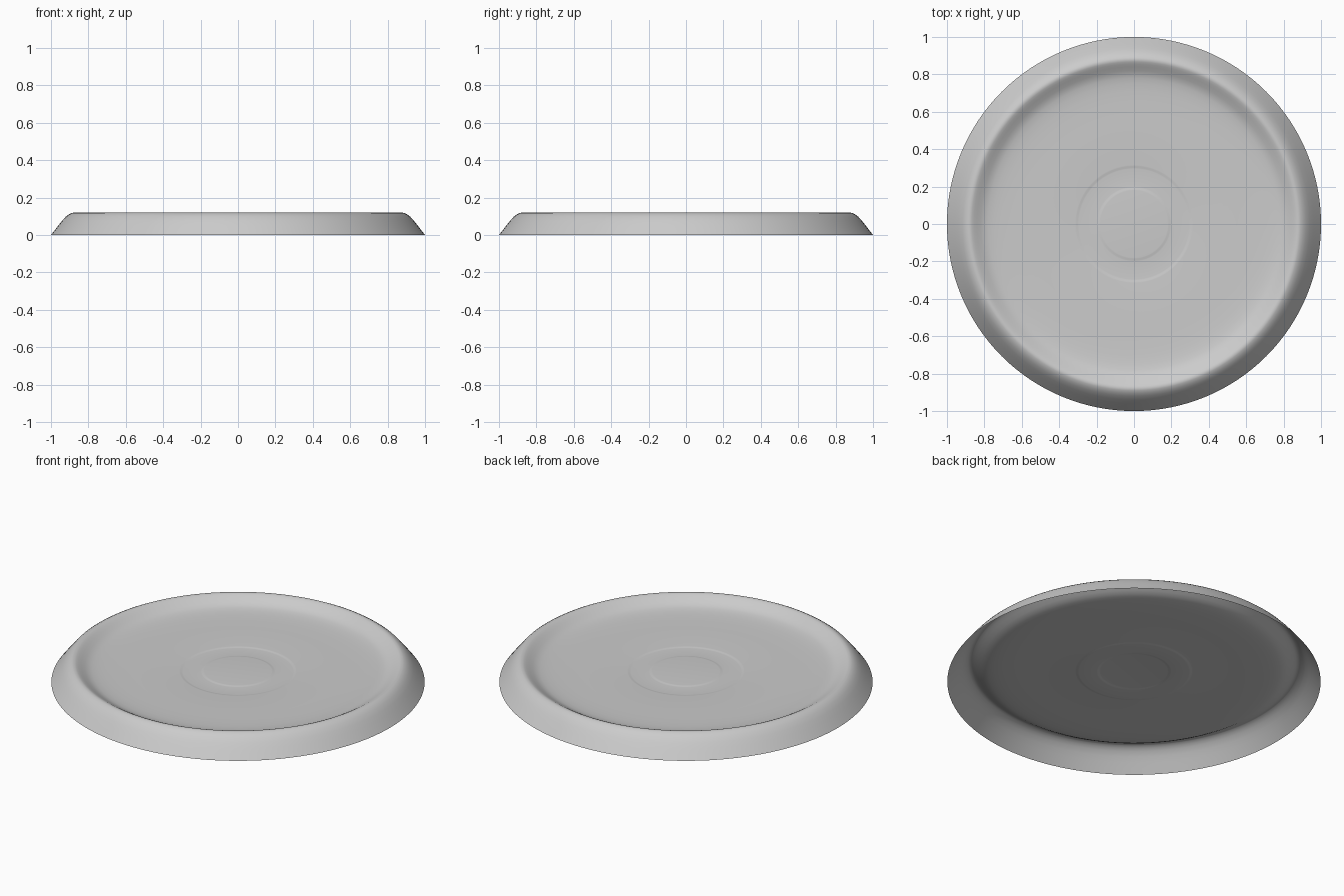
import bpy, bmesh, math

cube = bpy.data.objects.get("Cube")
if cube:
    bpy.data.objects.remove(cube)

# Light grey material
grey = bpy.data.materials.new("light grey")
grey.use_nodes = True
colour = (0.6, 0.6, 0.6, 1)
grey.diffuse_color = colour
grey.node_tree.nodes["Principled BSDF"].inputs["Base Color"].default_value = colour

# Half section of the thin dish (radius, height), from the centre out
floor = [(0, .065), (.18, .065), (.186, .0645), (.194, .0625), (.2, .062),
         (.295, .062), (.301, .0625), (.309, .0645), (.315, .065), (.55, .065)]
inner_slope = [(.65, .066), (.71, .068), (.75, .071), (.78, .0755),
               (.80, .081), (.82, .0905), (.84, .1025), (.855, .111), (.867, .117)]
rim = [(.878, .12), (.89, .118), (.905, .11), (.92, .099), (.94, .077),
       (.96, .052), (.98, .026), (1, 0)]
profile = floor + inner_slope + rim

# Turn the section about the vertical axis
bm = bmesh.new()
verts = [bm.verts.new((r, 0, z)) for r, z in profile]
edges = [bm.edges.new(pair) for pair in zip(verts, verts[1:])]
bmesh.ops.spin(bm, geom=verts + edges, axis=(0, 0, 1), cent=(0, 0, 0),
               angle=math.tau, steps=128, use_merge=True)
bmesh.ops.remove_doubles(bm, verts=bm.verts, dist=0.0001)
bmesh.ops.recalc_face_normals(bm, faces=bm.faces)
if sum(f.normal.z for f in bm.faces) < 0:
    bmesh.ops.reverse_faces(bm, faces=bm.faces)
mesh = bpy.data.meshes.new("dish")
bm.to_mesh(mesh)
bm.free()

dish = bpy.data.objects.new("dish", mesh)
bpy.context.collection.objects.link(dish)
mesh.materials.append(grey)
bpy.context.view_layer.objects.active = dish
dish.select_set(True)
bpy.ops.object.shade_smooth_by_angle(angle=math.radians(40))
